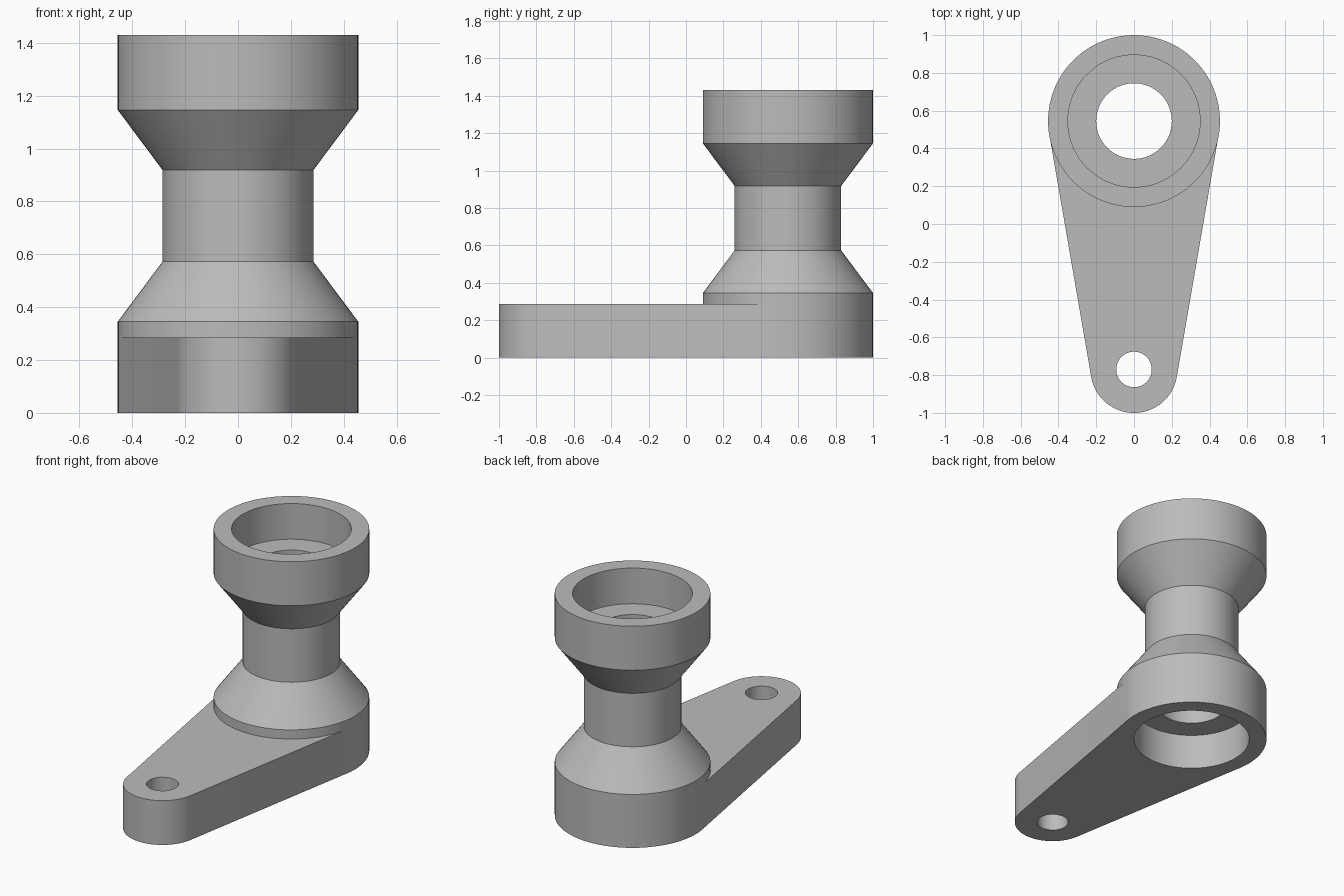
import bpy, bmesh
from math import sin, cos, asin, pi

SEG = 96
HUB_Y, HUB_R = 0.545, 0.455
PIN_Y, PIN_R = -0.77, 0.23
ARM_H, TOP = 0.286, 1.43
SEAT_R, BORE_R, SEAT_DEPTH = 0.35, 0.2, 0.23

cube = bpy.data.objects.get("Cube")
if cube:
    bpy.data.objects.remove(cube, do_unlink=True)

grey = bpy.data.materials.new("plain grey")
grey.use_nodes = True
colour = (0.5, 0.5, 0.5, 1)
grey.diffuse_color = colour
grey.node_tree.nodes["Principled BSDF"].inputs["Base Color"].default_value = colour


def make_object(name, bm):
    bmesh.ops.recalc_face_normals(bm, faces=bm.faces)
    mesh = bpy.data.meshes.new(name)
    bm.to_mesh(mesh)
    bm.free()
    mesh.materials.append(grey)
    obj = bpy.data.objects.new(name, mesh)
    bpy.context.collection.objects.link(obj)
    return obj


def turned(name, y, profile):
    """Solid of revolution about a vertical axis, capped at both ends."""
    bm = bmesh.new()
    rings = [[bm.verts.new((r * cos(2 * pi * i / SEG), y + r * sin(2 * pi * i / SEG), z))
              for i in range(SEG)] for r, z in profile]
    for low, high in zip(rings, rings[1:]):
        for i in range(SEG):
            j = (i + 1) % SEG
            bm.faces.new((low[i], low[j], high[j], high[i]))
    bm.faces.new(rings[0])
    bm.faces.new(rings[-1])
    return make_object(name, bm)


def combine(target, other, operation):
    """Apply a boolean and discard the second solid."""
    other.hide_render = True
    mod = target.modifiers.new(operation.lower(), "BOOLEAN")
    mod.object, mod.operation, mod.solver = other, operation, "EXACT"
    bpy.context.view_layer.objects.active = target
    bpy.ops.object.modifier_apply(modifier=mod.name)
    bpy.data.objects.remove(other, do_unlink=True)


# Waisted hub
bracket = turned("hub_and_arm", HUB_Y, [
    (HUB_R, 0), (HUB_R, 0.345), (0.285, 0.573), (0.285, 0.918),
    (HUB_R, 1.146), (HUB_R, TOP)])

# Tapered arm: sides tangent to the hub and to the rounded pin end
tilt = asin((HUB_R - PIN_R) / (HUB_Y - PIN_Y))
inner_r = HUB_R - 0.001
outline = [(s * inner_r * cos(tilt), HUB_Y - inner_r * sin(tilt)) for s in (1, -1)]
steps = SEG // 2
for i in range(steps + 1):
    a = pi + tilt + (pi - 2 * tilt) * i / steps
    outline.append((PIN_R * cos(a), PIN_Y + PIN_R * sin(a)))
bm = bmesh.new()
base = bm.faces.new([bm.verts.new((x, y, 0)) for x, y in outline])
top = bmesh.ops.extrude_face_region(bm, geom=[base])
bmesh.ops.translate(bm, vec=(0, 0, ARM_H),
                    verts=[v for v in top["geom"] if isinstance(v, bmesh.types.BMVert)])
combine(bracket, make_object("arm", bm), "UNION")

# Through bore with a wide seat at each end, and the pin hole
combine(bracket, turned("bore_cutter", HUB_Y, [
    (SEAT_R, -0.1), (SEAT_R, SEAT_DEPTH), (BORE_R, SEAT_DEPTH),
    (BORE_R, TOP - SEAT_DEPTH), (SEAT_R, TOP - SEAT_DEPTH), (SEAT_R, TOP + 0.1)]), "DIFFERENCE")
combine(bracket, turned("pin_cutter", PIN_Y, [(0.094, -0.1), (0.094, ARM_H + 0.1)]), "DIFFERENCE")

bpy.ops.object.select_all(action="DESELECT")
bracket.select_set(True)
bpy.context.view_layer.objects.active = bracket
bpy.ops.object.shade_smooth_by_angle(angle=pi / 6)
